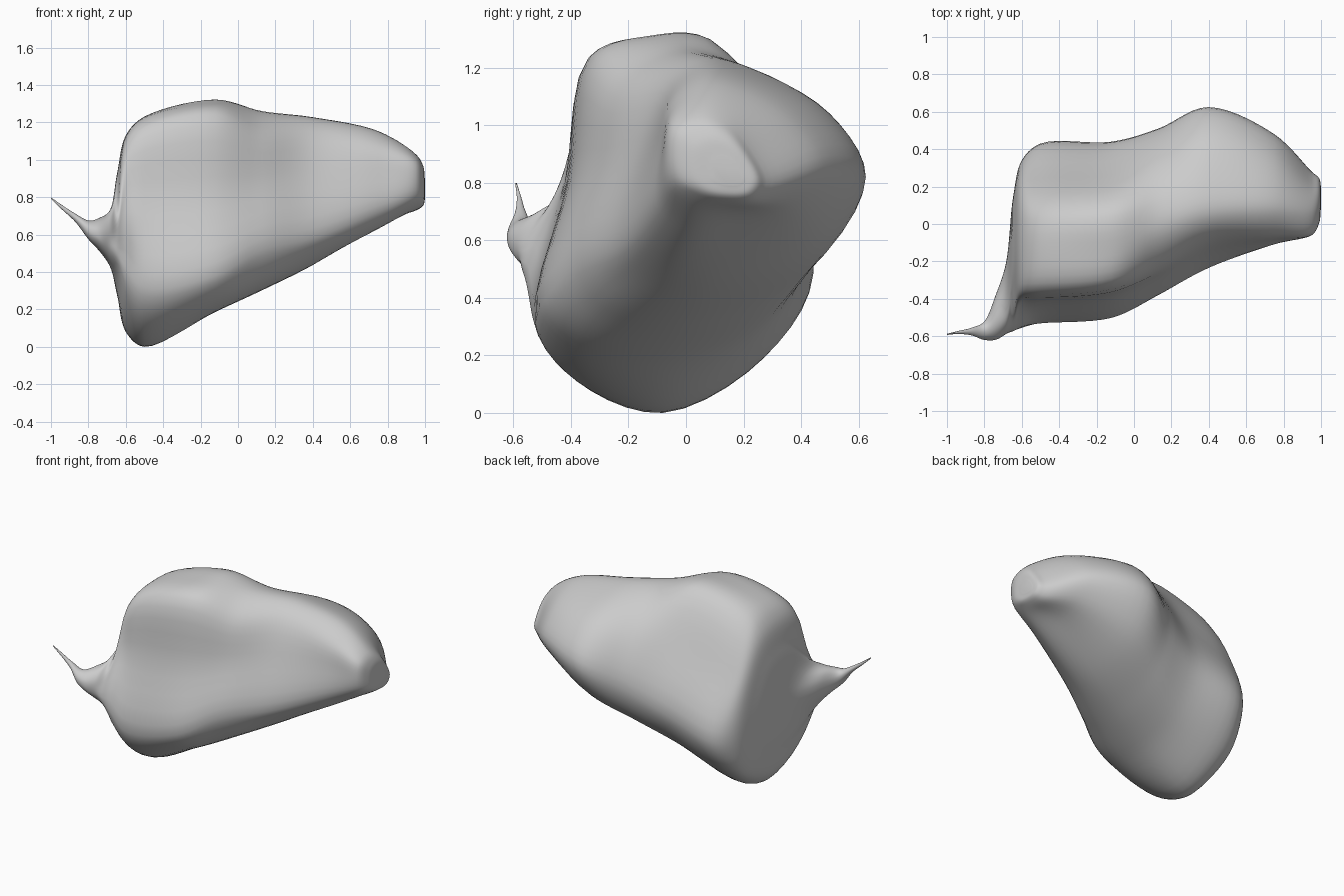
import bpy, bmesh, math
from mathutils import Vector

if "Cube" in bpy.data.objects:
    bpy.data.objects.remove(bpy.data.objects["Cube"])

N = 10  # control points around each cross-section


def section(x, pts):
    return [Vector((x, y, z)) for y, z in pts]


def scaled(x, pts, yc, zc, s):
    return section(x, [(yc + (y - yc) * s, zc + (z - zc) * s) for y, z in pts])


def oval(x, yc, zc, ry, rz):
    angles = [math.radians(126 - 36 * i) for i in range(N)]
    return [Vector((x, yc + ry * math.cos(a), zc + rz * math.sin(a))) for a in angles]


def curve(p0, p1, p2, p3, u):
    """Centripetal spline between p1 and p2."""
    t = [0.0]
    for a, b in ((p0, p1), (p1, p2), (p2, p3)):
        t.append(t[-1] + max((b - a).length, 1e-6) ** 0.5)
    s = t[1] + (t[2] - t[1]) * u
    mix = lambda a, b, i, j: a.lerp(b, (s - t[i]) / (t[j] - t[i]))
    a1, a2, a3 = mix(p0, p1, 0, 1), mix(p1, p2, 1, 2), mix(p2, p3, 2, 3)
    return mix(mix(a1, a2, 0, 2), mix(a2, a3, 1, 3), 1, 2)


def refine(pts, steps, closed):
    n, out = len(pts), []
    ext = [pts[-1]] + pts + pts[:2] if closed else \
        [2 * pts[0] - pts[1]] + pts + [2 * pts[-1] - pts[-2]]
    for i in range(n if closed else n - 1):
        out += [curve(*ext[i:i + 4], k / steps) for k in range(steps)]
    return out if closed else out + [pts[-1]]


# Main cross-sections (y, z), starting at the upper front edge
tail_root = [(-.36, .82), (-.20, .93), (0, .90), (.12, .72), (.15, .50),
             (.06, .33), (-.18, .27), (-.42, .36), (-.57, .50), (-.52, .66)]
left_edge = [(-.35, 1.08), (-.16, 1.13), (.07, 1.08), (.24, .83), (.34, .47),
             (.22, .20), (-.12, .08), (-.40, .20), (-.555, .45), (-.43, .79)]
left = [(-.35, 1.17), (-.14, 1.23), (.07, 1.19), (.28, .85), (.43, .47),
        (.27, .19), (-.08, 0), (-.38, .11), (-.53, .32), (-.42, .80)]
middle = [(-.32, 1.24), (-.13, 1.31), (.08, 1.30), (.30, .97), (.44, .58),
          (.28, .31), (-.04, .19), (-.37, .24), (-.50, .38), (-.39, .82)]
waist = [(-.22, 1.14), (-.04, 1.255), (.15, 1.225), (.40, 1.0), (.51, .70),
         (.38, .44), (.02, .305), (-.28, .36), (-.38, .52), (-.29, .86)]
right = [(-.06, 1.15), (.06, 1.225), (.24, 1.19), (.50, 1.04), (.625, .82),
         (.47, .57), (.10, .44), (-.12, .47), (-.23, .58), (-.16, .90)]
nose = [(-.05, 1.07), (.07, 1.15), (.20, 1.13), (.38, 1.02), (.48, .86),
        (.38, .72), (.18, .66), (0, .635), (-.10, .72), (-.09, .92)]
tip = [(-.04, .99), (.06, 1.03), (.15, 1.0), (.23, .91), (.28, .80),
       (.24, .74), (.13, .73), (.03, .75), (-.04, .80), (-.06, .90)]

rings = [
    # thin curled tail
    oval(-1.0, -.59, .795, .003, .004),
    oval(-.94, -.58, .745, .008, .012),
    oval(-.87, -.575, .69, .02, .022),
    oval(-.80, -.57, .625, .05, .05),
    oval(-.74, -.50, .60, .12, .09),
    oval(-.685, -.40, .58, .19, .15),
    # body
    section(-.645, tail_root),
    section(-.60, left_edge),
    section(-.50, left),
    section(-.12, middle),
    section(.13, waist),
    section(.40, right),
    section(.75, nose),
    # blunt right end
    section(.95, tip),
    scaled(.99, tip, .16, .82, .7),
    scaled(1.0, tip, .16, .82, .3),
]

# Loft the sections into one smooth skin
rings = [refine(r, 5, True) for r in rings]
rows = list(zip(*[refine([r[j] for r in rings], 7, False) for j in range(len(rings[0]))]))
bm = bmesh.new()
grid = [[bm.verts.new(p) for p in row] for row in rows]
for a, b in zip(grid, grid[1:]):
    for j in range(len(a)):
        k = (j + 1) % len(a)
        bm.faces.new((a[j], a[k], b[k], b[j]))
bm.faces.new(grid[0])
bm.faces.new(grid[-1])
bmesh.ops.recalc_face_normals(bm, faces=bm.faces)
for f in bm.faces:
    f.smooth = True

mesh = bpy.data.meshes.new("organic_body")
bm.to_mesh(mesh)
bm.free()
body = bpy.data.objects.new("organic_body", mesh)
bpy.context.collection.objects.link(body)
